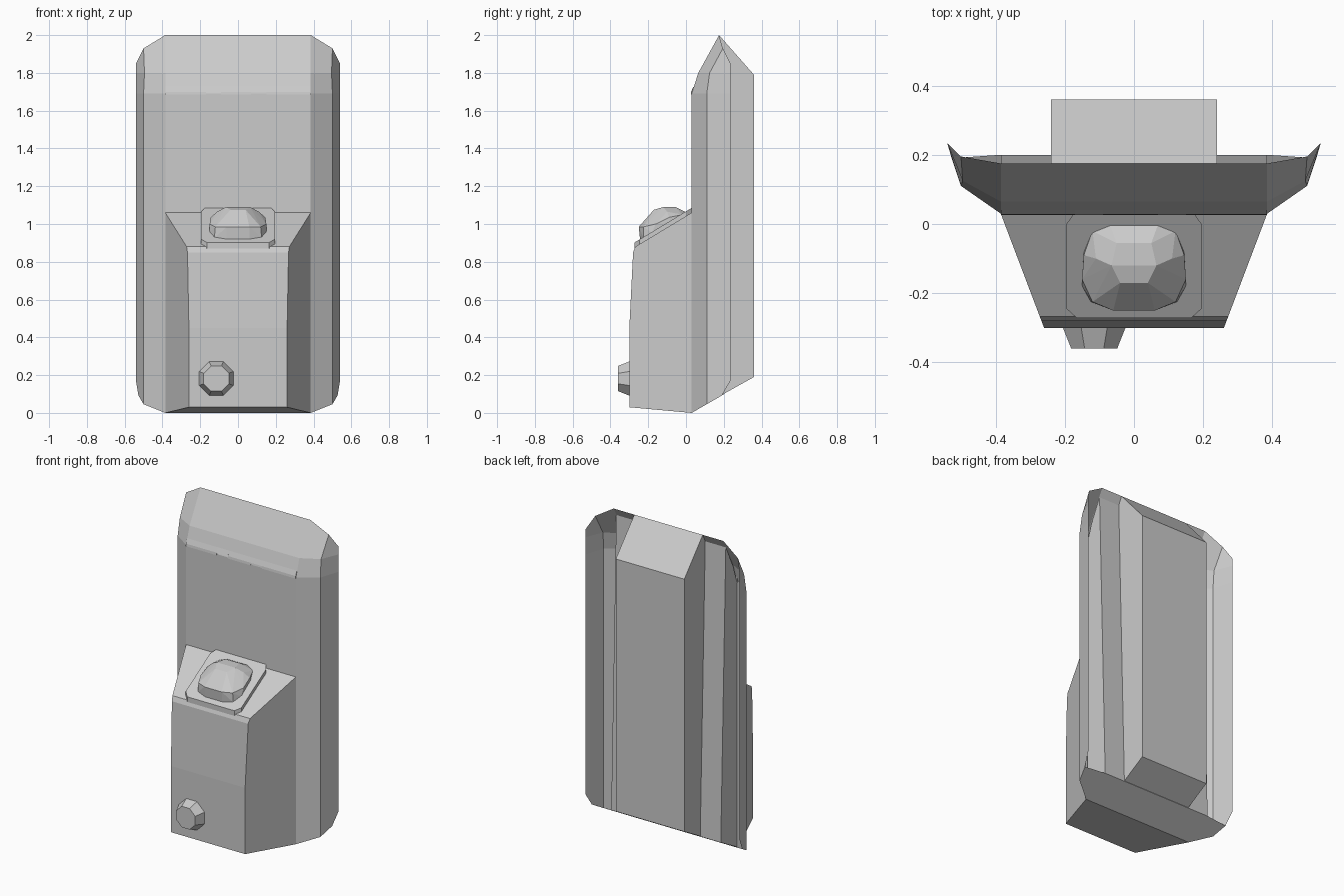
import bpy, bmesh, math

if "Cube" in bpy.data.objects:
    bpy.data.objects.remove(bpy.data.objects["Cube"])


def make(name, verts, faces=None):
    """Mesh object from points and faces, or their convex hull when no faces are given."""
    bm = bmesh.new()
    vs = [bm.verts.new(v) for v in verts]
    if faces is None:
        bmesh.ops.convex_hull(bm, input=vs)
        bmesh.ops.dissolve_limit(bm, angle_limit=0.02, verts=bm.verts, edges=bm.edges)
    else:
        for f in faces:
            bm.faces.new([vs[i] for i in f])
    bmesh.ops.recalc_face_normals(bm, faces=bm.faces)
    me = bpy.data.meshes.new(name)
    bm.to_mesh(me)
    bm.free()
    ob = bpy.data.objects.new(name, me)
    bpy.context.collection.objects.link(ob)
    return ob


def prism(name, profile, half):
    """Side profile (y, z) spanned across x; half(y) gives the half width."""
    n = len(profile)
    vs = [(s * half(y), y, z) for s in (-1, 1) for y, z in profile]
    fs = [list(range(n)), list(range(n, 2 * n))]
    fs += [(i, (i + 1) % n, (i + 1) % n + n, i + n) for i in range(n)]
    return make(name, vs, fs)


def mirrored(pts):
    return [(s * x, y, z) for s in (-1, 1) for x, y, z in pts]


# Open front shell with folded wings, angled lid and sloped bottom flange
half = [(.385, .03, 0), (.5, .11, .046), (.527, .19, .092), (.54, .235, .17),
        (.385, .03, 1.69), (.5, .11, 1.69), (.54, .235, 1.69),
        (.385, .065, 1.80), (.495, .125, 1.80), (.54, .235, 1.80),
        (.385, .175, 2.0), (.5, .195, 1.93), (.54, .235, 1.85),
        (.385, .20, .098)]
n = len(half)
side = [(0, 1, 5, 4), (1, 2, 3, 6, 5), (4, 5, 8, 7), (5, 6, 9, 8),
        (7, 8, 11, 10), (8, 9, 12, 11)]
faces = [tuple(i + k for i in f) for k in (0, n) for f in side]
faces += [(a, a + n, b + n, b) for a, b in ((0, 4), (4, 7), (7, 10))]
faces.append((0, 1, 2, 13, 13 + n, 2 + n, 1 + n, n))
make("front_shell", mirrored(half), faces)

# Stepped rear body
prism("rear_step", [(.04, .01), (.20, .098), (.15, 1.95), (.075, 1.80), (.04, 1.69)],
      lambda y: .384)
prism("rear_block", [(.10, .06), (.19, .095), (.36, .19), (.36, 1.79), (.175, 2.0), (.10, 1.85)],
      lambda y: .24)

# Small stepped lip under the lid
for x0, x1, z in ((-.385, -.17, 1.685), (-.17, -.09, 1.697), (-.09, .07, 1.685),
                  (.07, .15, 1.69), (.15, .385, 1.685)):
    make("lid_lip", [(x, y, zz) for x in (x0, x1)
                     for y, zz in ((.026, z), (.04, z), (.028, 1.70), (.04, 1.73))])

# Tapered lower housing
prism("lower_housing", [(.03, 0), (-.30, .03), (-.30, .45), (-.28, .85), (-.268, .88), (.03, 1.06)],
      lambda y: .385 - (.03 - y) * .379)


def slope(y):
    return 1.06 + (y - .03) * .604


# Chamfered plate lying on the sloped housing top
outline = [(.165, -.272), (.195, -.245), (.195, 0), (.175, .029)]
make("sloped_plate", mirrored([(x, y, slope(y) + h) for x, y in outline for h in (-.01, .025)]))

# Faceted dome button
base = [(.07, 0), (.12, -.02), (.145, -.08), (.15, -.18), (.125, -.225), (.06, -.243)]
upper = [(.06, -.25, .985), (.12, -.225, .985), (.15, -.16, 1.0), (.145, -.09, 1.035),
         (.11, -.10, 1.065), (.05, -.055, 1.09), (.065, -.12, 1.09), (.04, -.17, 1.075)]
make("dome_button", mirrored([(x, y, slope(y) + .02) for x, y in base] + upper))

# Octagonal front knob
make("front_knob", [(-.115 + r * math.cos(a), y, .182 + r * math.sin(a))
                    for r, y in ((.10, -.295), (.072, -.36))
                    for a in [math.pi / 8 + k * math.pi / 4 for k in range(8)]])
